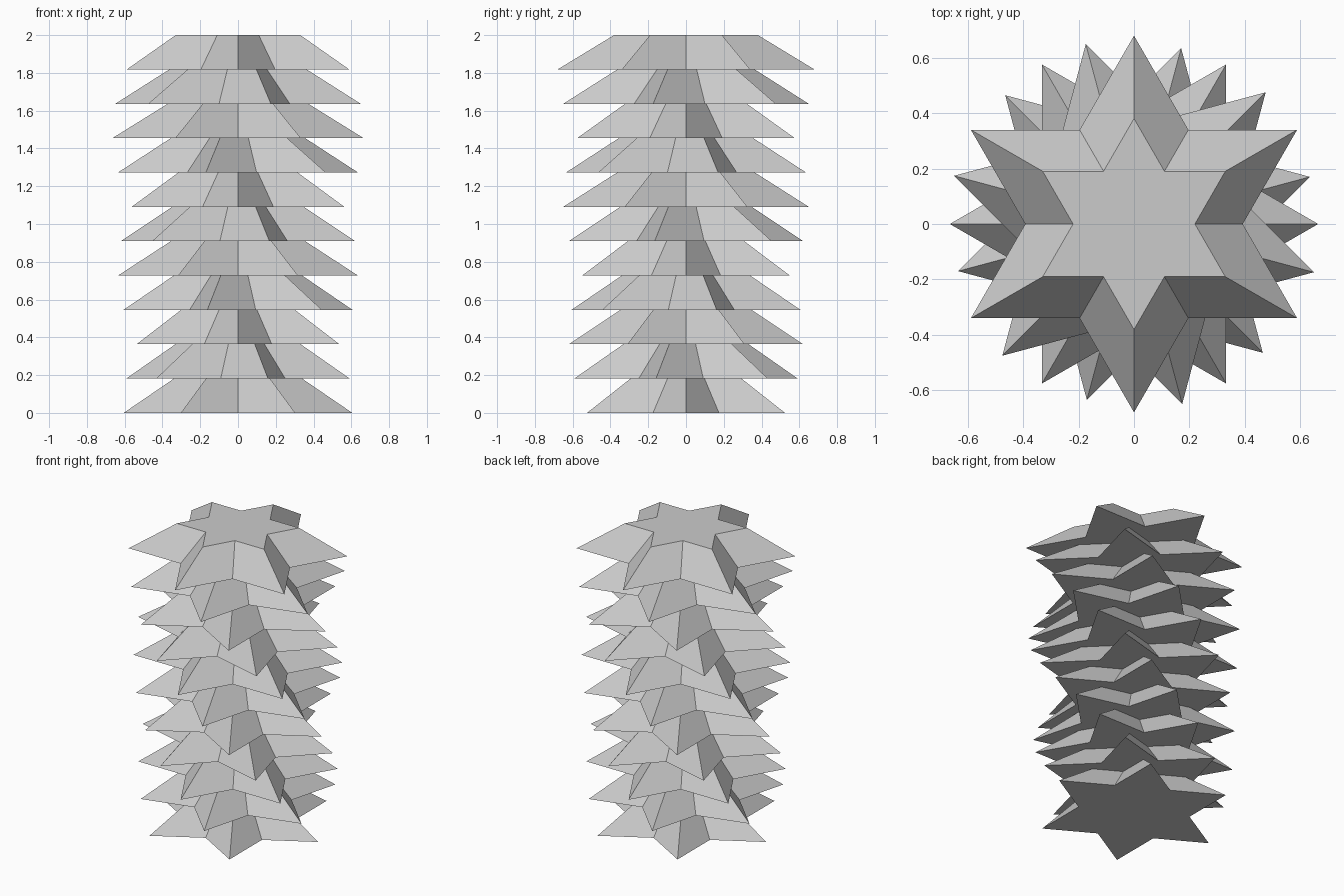
import bpy
import bmesh
from math import cos, sin, radians, sqrt

cube = bpy.data.objects.get("Cube")
if cube:
    bpy.data.objects.remove(cube, do_unlink=True)

TIERS = 11
HEIGHT = 2 / TIERS
TAPER = 0.56

# Single plain grey
grey = bpy.data.materials.new("plain_grey")
grey.use_nodes = True
colour = (0.6, 0.6, 0.6, 1)
grey.diffuse_color = colour
grey.node_tree.nodes["Principled BSDF"].inputs["Base Color"].default_value = colour


def star_ring(bm, radius, z, turn):
    """Six-pointed star outline with alternating tips and notches."""
    ring = []
    for k in range(12):
        r = radius if k % 2 == 0 else radius / sqrt(3)
        a = radians(30 * k + turn)
        ring.append(bm.verts.new((r * cos(a), r * sin(a), z)))
    return ring


def star_tier(name, radius, z, turn):
    """Solid star that narrows towards its top."""
    bm = bmesh.new()
    low = star_ring(bm, radius, z, turn)
    high = star_ring(bm, radius * TAPER, z + HEIGHT, turn)
    bm.faces.new(low[::-1])
    bm.faces.new(high)
    for k in range(12):
        n = (k + 1) % 12
        bm.faces.new((low[k], low[n], high[n], high[k]))
    mesh = bpy.data.meshes.new(name)
    bm.to_mesh(mesh)
    bm.free()
    mesh.materials.append(grey)
    obj = bpy.data.objects.new(name, mesh)
    bpy.context.collection.objects.link(obj)


# Stack of stars, each turned and slightly larger than the one below
for i in range(TIERS):
    star_tier(f"star_tier_{i + 1}", 0.605 + 0.0075 * i, i * HEIGHT, -15 * i)
